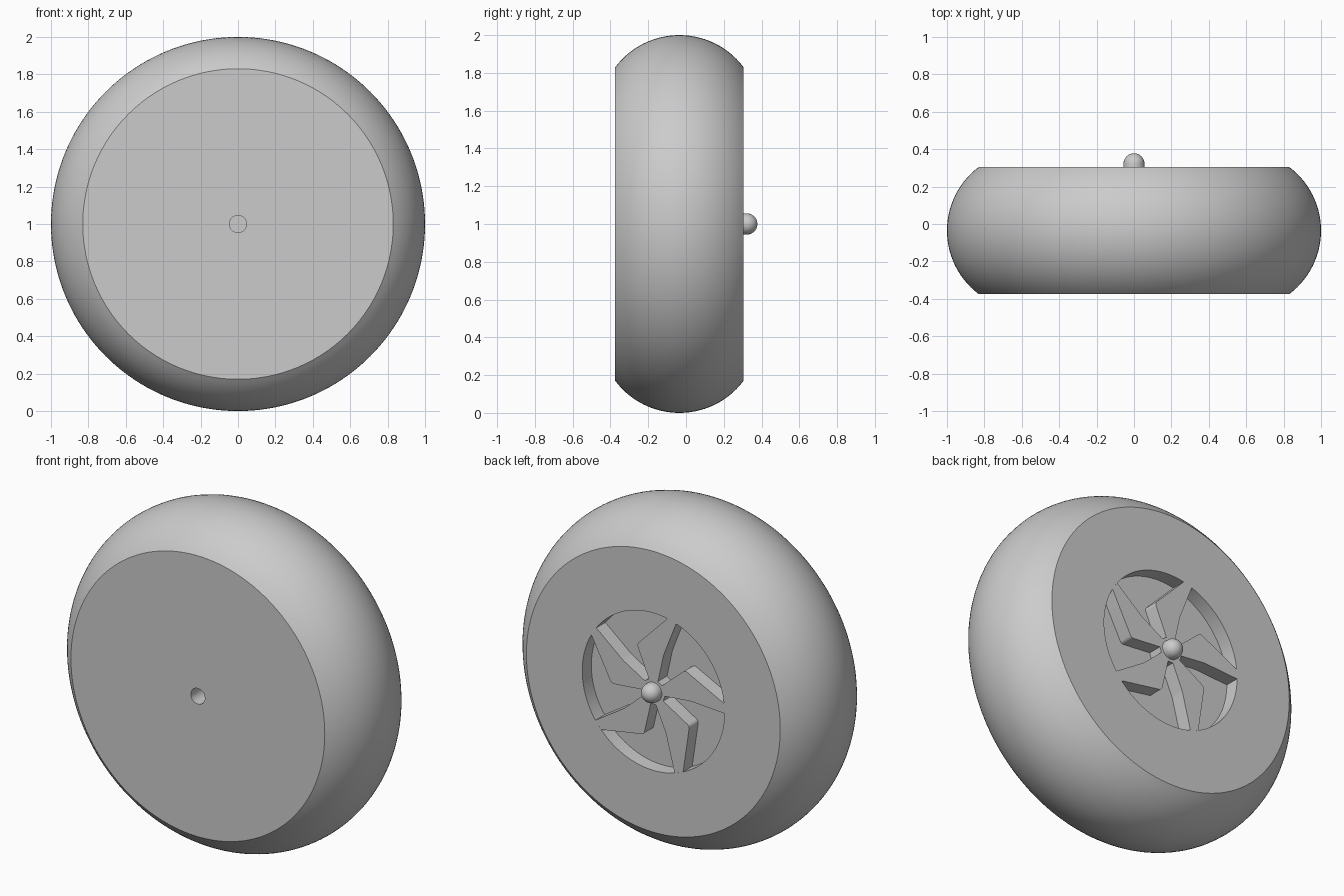
import bpy, bmesh
from math import sin, cos, asin, radians, pi
from mathutils import Vector

cube = bpy.data.objects.get("Cube")
if cube:
    bpy.data.objects.remove(cube, do_unlink=True)

FRONT, BACK = -0.375, 0.305      # flat side faces
RIM, SIDE, HUB = 0.465, 0.83, 0.075
FLOOR = BACK - 0.085             # bottom of the spoke recess
AXLE = Vector((0, 0, 1))

grey = bpy.data.materials.new("plain_grey")
grey.use_nodes = True
grey.diffuse_color = (0.6, 0.6, 0.6, 1)
grey.node_tree.nodes["Principled BSDF"].inputs["Base Color"].default_value = (0.6, 0.6, 0.6, 1)


def finish(bm, name):
    bmesh.ops.remove_doubles(bm, verts=bm.verts, dist=1e-5)
    bmesh.ops.recalc_face_normals(bm, faces=bm.faces)
    mesh = bpy.data.meshes.new(name)
    bm.to_mesh(mesh)
    bm.free()
    mesh.materials.append(grey)
    obj = bpy.data.objects.new(name, mesh)
    bpy.context.collection.objects.link(obj)
    bpy.ops.object.select_all(action='DESELECT')
    obj.select_set(True)
    bpy.context.view_layer.objects.active = obj
    bpy.ops.object.shade_smooth_by_angle(angle=radians(30))
    return obj


def lathe(name, profile, steps):
    """Turn (radius, y) points around the axle."""
    bm = bmesh.new()
    verts = [bm.verts.new((r, y, 1)) for r, y in profile]
    edges = [bm.edges.new(pair) for pair in zip(verts, verts[1:])]
    bmesh.ops.spin(bm, geom=verts + edges, cent=AXLE, axis=(0, 1, 0),
                   angle=2 * pi, steps=steps)
    return finish(bm, name)


def polar(radius, degrees, y):
    a = radians(degrees)
    return Vector((-radius * cos(a), y, 1 + radius * sin(a)))


# Tyre and disc: rounded tread, axle hole in front, round recess behind
half = (BACK - FRONT) / 2
mid = (BACK + FRONT) / 2
sag = 1 - SIDE
bulge = (half ** 2 + sag ** 2) / (2 * sag)
reach = asin(half / bulge)
N = 28
tread = [(1 - bulge + bulge * cos(t), mid + bulge * sin(t))
         for t in (reach * (2 * i / N - 1) for i in range(N + 1))]
lathe("wheel_body",
      [(0, FRONT + 0.3), (0.046, FRONT + 0.3), (0.046, FRONT)] + tread
      + [(RIM, BACK), (RIM, FLOOR), (0, FLOOR)], 160)

# Five bent spokes joined at the hub, flush with the back face
bm = bmesh.new()
SPOKE = [(HUB, -9), (0.24, -1), (RIM, -3.7), (RIM, 0), (RIM, 3.6), (0.275, 38), (HUB, 38)]
outline = [bm.verts.new(polar(r, 3.1 + 72 * k + a, BACK))
           for k in range(5) for r, a in SPOKE]
top = bm.faces.new(outline)
extruded = bmesh.ops.extrude_face_region(bm, geom=[top], use_keep_orig=True)
moved = [v for v in extruded["geom"] if isinstance(v, bmesh.types.BMVert)]
bmesh.ops.translate(bm, verts=moved, vec=(0, FLOOR - BACK, 0))
# Soften the elbows
elbows = [e for e in bm.edges
          if abs(e.verts[0].co.y - e.verts[1].co.y) > 0.05
          and 0.2 < (e.verts[0].co - AXLE).xz.length < 0.3]
bmesh.ops.bevel(bm, geom=elbows, offset=0.015, segments=4, profile=0.5, affect='EDGES')
finish(bm, "spokes")

# Round-headed pin on the hub
PIN, SHOULDER = 0.056, 0.322
dome = [(PIN * cos(i * pi / 20), SHOULDER + PIN * sin(i * pi / 20)) for i in range(10)]
lathe("hub_pin", [(0, FLOOR), (PIN, FLOOR)] + dome + [(0, SHOULDER + PIN)], 40)
